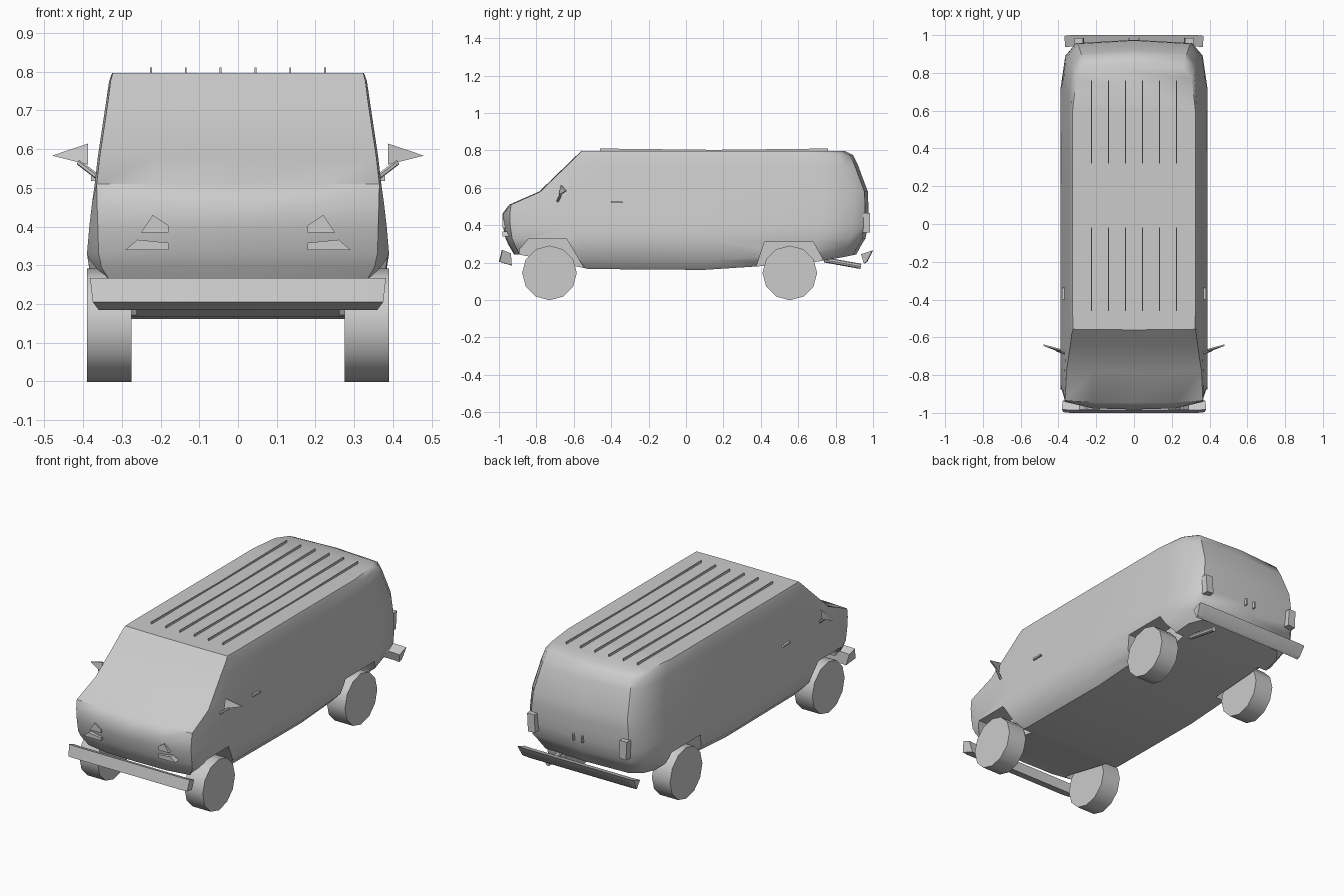
import bpy, math
from mathutils import Vector

if "Cube" in bpy.data.objects:
    bpy.data.objects.remove(bpy.data.objects["Cube"])


def mesh_obj(name, verts, faces, angle=None):
    me = bpy.data.meshes.new(name)
    me.from_pydata(verts, [], faces)
    ob = bpy.data.objects.new(name, me)
    bpy.context.collection.objects.link(ob)
    bpy.ops.object.select_all(action='DESELECT')
    ob.select_set(True)
    bpy.context.view_layer.objects.active = ob
    bpy.ops.object.mode_set(mode='EDIT')
    bpy.ops.mesh.select_all(action='SELECT')
    bpy.ops.mesh.normals_make_consistent(inside=False)
    bpy.ops.object.mode_set(mode='OBJECT')
    if angle:
        bpy.ops.object.shade_smooth_by_angle(angle=math.radians(angle))
    return ob


def prism(name, a, b, angle=None):
    """Solid between two matching 3D outlines."""
    n = len(a)
    faces = [list(range(n)), list(range(n, 2 * n))]
    faces += [[i, (i + 1) % n, n + (i + 1) % n, n + i] for i in range(n)]
    return mesh_obj(name, a + b, faces, angle)


def side_prism(name, yz, x0, x1, angle=None):
    return prism(name, [(x0, y, z) for y, z in yz], [(x1, y, z) for y, z in yz], angle)


def rod(name, p, q, r, sides=6):
    p, q = Vector(p), Vector(q)
    bpy.ops.mesh.primitive_cylinder_add(vertices=sides, radius=r, depth=(q - p).length,
                                        location=(p + q) / 2)
    ob = bpy.context.object
    ob.rotation_euler = (q - p).to_track_quat('Z', 'Y').to_euler()
    ob.name = name
    return ob


def floor_z(y):
    pts = [(-1, .25), (-.87, .24), (-.54, .165), (.37, .158), (.72, .205), (1, .26)]
    for (y0, z0), (y1, z1) in zip(pts, pts[1:]):
        if y <= y1:
            return z0 + (z1 - z0) * (y - y0) / (y1 - y0)
    return pts[-1][1]


# Body shell: levels of (z, front y, rear y, front / middle / rear half width, corner setback)
# a negative z is a lift above the floor curve
levels = [(-.001, -.92, .91, .32, .325, .30, .03), (-.05, -.95, .94, .352, .372, .33, .035),
          (.33, -.965, .96, .360, .39, .352, .035), (.40, -.98, .972, .362, .384, .352, .04),
          (.46, -.982, .975, .364, .377, .350, .04), (.51, -.945, .975, .365, .370, .346, .01),
          (.58, -.785, .972, .357, .362, .338, .008), (.72, -.64, .92, .336, .341, .318, .005),
          (.775, -.583, .893, .329, .333, .308, .004), (.797, -.56, .85, .323, .325, .295, .003)]
verts, half = [], 10
for z, yf, yr, wf, w, wr, c in levels:
    mid = (yf + yr) / 2
    right = [(0, yf), (.6 * wf, yf + c * .15), (wf, yf + c), (w, yf + .11), (w, yf + .4),
             (w, mid + .1), (w, yr - .25), (w * .35 + wr * .65, yr - .08),
             (wr * .88, yr - .018), (0, yr)]
    ring = right + [(-x, y) for x, y in right[-2:0:-1]]
    verts += [(x, y, z if z > 0 else floor_z(y) - z) for x, y in ring]
n = 2 * half - 2
faces = [[k * n + i, k * n + (i + 1) % n, (k + 1) * n + (i + 1) % n, (k + 1) * n + i]
         for k in range(len(levels) - 1) for i in range(n)]
for base in (0, (len(levels) - 1) * n):          # floor and roof strips
    for i in range(half - 1):
        f = [base + i, base + i + 1, base + (n - i - 1) % n, base + (n - i) % n]
        faces.append(list(dict.fromkeys(f)))
body = mesh_obj("van_body", verts, faces)

# Wheel arches cut out of the body
arches = {"front": [(-.90, .05), (-.89, .27), (-.84, .33), (-.64, .33), (-.54, .16), (-.53, .05)],
          "rear": [(.37, .05), (.37, .16), (.42, .31), (.68, .31), (.73, .22), (.74, .05)]}
for name, yz in arches.items():
    for s in (-1, 1):
        cutter = side_prism(name + "_arch_cutter", yz, s * .262, s * .5)
        cutter.hide_render = True
        m = body.modifiers.new("arch", 'BOOLEAN')
        m.operation, m.solver, m.object = 'DIFFERENCE', 'EXACT', cutter
        bpy.context.view_layer.objects.active = body
        bpy.ops.object.modifier_apply(modifier="arch")
        bpy.data.objects.remove(cutter)
bpy.ops.object.select_all(action='DESELECT')
body.select_set(True)
bpy.context.view_layer.objects.active = body
bpy.ops.object.shade_smooth_by_angle(angle=math.radians(42))

# Wheels
for name, y in (("front", -.73), ("rear", .555)):
    for s in (-1, 1):
        w = rod(name + "_wheel", (s * .275, y, .145), (s * .39, y, .145), .146, 12)
        bpy.ops.object.shade_smooth_by_angle(angle=math.radians(40))

# Bumpers: angular bars tapering in towards the lower edge
def bumper(name, yz, widths, wrap):
    sections = []
    for f, dy in ((-1, wrap), (-.9, 0), (.9, 0), (1, wrap)):
        sections.append([(f * w, y + dy, z) for (y, z), w in zip(yz, widths)])
    k = len(yz)
    v = [p for sec in sections for p in sec]
    fs = [list(range(k)), list(range(3 * k, 4 * k))]
    fs += [[a * k + i, a * k + (i + 1) % k, (a + 1) * k + (i + 1) % k, (a + 1) * k + i]
           for a in range(3) for i in range(k)]
    mesh_obj(name, v, fs, 30)

bumper("front_bumper", [(-1.0, .205), (-.985, .267), (-.94, .25), (-.935, .185)],
       [.375, .382, .378, .36], .004)
bumper("rear_bumper", [(.955, .195), (.97, .205), (1.0, .265), (.94, .245)],
       [.355, .36, .368, .365], -.004)

# Roof ribs
for x in (-.225, -.135, -.045, .045, .135, .225):
    side_prism("roof_rib", [(-.46, .79), (.76, .79), (.76, .81), (.15, .803), (-.46, .81)],
               x - .0025, x + .0025)

for s in (-1, 1):
    # Mirror: arm and a pointed head
    rod("mirror_arm", (s * .355, -.69, .522), (s * .412, -.668, .566), .007)
    tri = [(s * .388, -.67, .614), (s * .388, -.68, .56), (s * .48, -.645, .583)]
    prism("side_mirror", tri, [(x, y + .008, z) for x, y, z in tri])

    # Tail lamp
    a = [(s * .262, .365), (s * .312, .36), (s * .318, .465), (s * .268, .465)]
    prism("tail_lamp", [(x, .93, z) for x, z in a],
          [(s * .29 + (x - s * .29) * .9, .985, z) for x, z in a], 40)

    # Plate lamps at the rear centre
    side_prism("rear_handle", [(.96, .38), (.985, .385), (.985, .42), (.96, .425)],
               s * .024, s * .032)

    # Headlamp slivers set almost flush in the nose
    for z0, z1, out in ((.34, .366, .29), (.385, .43, .25)):
        q = [(s * .18, z0), (s * out, z0), (s * (out - .03), z1), (s * .18, z0 + .018)]
        prism("headlamp", [(x, -.93, z) for x, z in q], [(x, -.982, z) for x, z in q])

    # Door handle
    side_prism("door_handle", [(-.40, .518), (-.335, .518), (-.34, .528), (-.40, .53)],
               s * .355, s * .38)

# Exhaust
rod("tailpipe", (.22, .74, .215), (.22, .935, .18), .014, 8)
